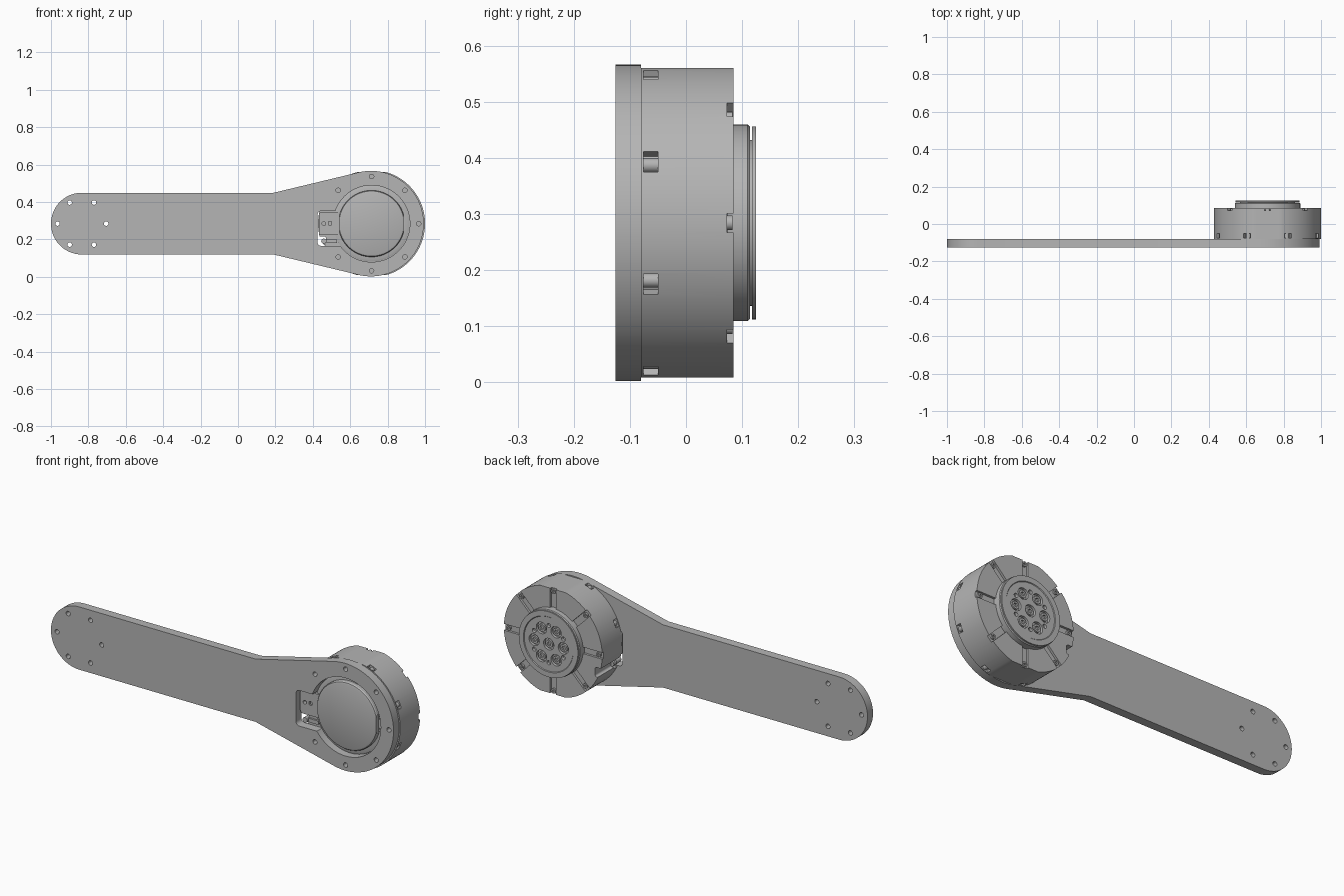
import bpy, bmesh
from math import cos, sin, pi, acos, atan2, hypot, radians

if "Cube" in bpy.data.objects:
    bpy.data.objects.remove(bpy.data.objects["Cube"])

HX, HZ, HUB_R = 0.714, 0.284, 0.282      # hub axis and plate radius
FRONT, BACK = -0.126, -0.08              # plate faces
EIGHTHS = [k * pi / 4 for k in range(8)]

grey = bpy.data.materials.new("machined grey")
grey.use_nodes = True
grey.diffuse_color = (0.46, 0.46, 0.46, 1)
grey.node_tree.nodes["Principled BSDF"].inputs["Base Color"].default_value = (0.46, 0.46, 0.46, 1)


def polar(r, a, cx=HX, cz=HZ):
    return (cx + r * cos(a), cz + r * sin(a))


def arc(r, a0, a1, n, cx=HX, cz=HZ):
    return [polar(r, a0 + (a1 - a0) * i / n, cx, cz) for i in range(n + 1)]


def disc(r, centre=(HX, HZ), n=24):
    return arc(r, 0, 2 * pi, n, *centre)[:-1]


def spoke(a, r0, r1, w):
    """Rectangle lying along a radius of the hub."""
    out = []
    for r, t in ((r0, -w), (r1, -w), (r1, w), (r0, w)):
        x, z = polar(r, a)
        out.append((x - t / 2 * sin(a), z + t / 2 * cos(a)))
    return out


def rect(x0, x1, z0, z1, r=0.02):
    """Rectangle with rounded corners."""
    pts = []
    for i, (x, z) in enumerate(((x1 - r, z1 - r), (x0 + r, z1 - r), (x0 + r, z0 + r), (x1 - r, z0 + r))):
        pts += arc(r, i * pi / 2, (i + 1) * pi / 2, 5, x, z)
    return pts


def finish(name, bm):
    bmesh.ops.recalc_face_normals(bm, faces=bm.faces)
    mesh = bpy.data.meshes.new(name)
    bm.to_mesh(mesh)
    bm.free()
    mesh.materials.append(grey)
    ob = bpy.data.objects.new(name, mesh)
    bpy.context.collection.objects.link(ob)
    return ob


def prisms(name, parts):
    """Extrude each (outline, y0, y1) along y into one object."""
    bm = bmesh.new()
    for pts, y0, y1 in parts:
        lo = [bm.verts.new((x, y0, z)) for x, z in pts]
        hi = [bm.verts.new((x, y1, z)) for x, z in pts]
        bm.faces.new(lo)
        bm.faces.new(hi[::-1])
        for i in range(len(pts)):
            bm.faces.new((lo[i - 1], lo[i], hi[i], hi[i - 1]))
    return finish(name, bm)


def lathe(name, profile, n=72):
    """Turn an (r, y) profile about the hub axis and cap both ends."""
    bm = bmesh.new()
    rings = [[bm.verts.new((x, y, z)) for x, z in disc(r, n=n)] for r, y in profile]
    for a, b in zip(rings, rings[1:]):
        for i in range(n):
            bm.faces.new((a[i - 1], a[i], b[i], b[i - 1]))
    bm.faces.new(rings[0])
    bm.faces.new(rings[-1])
    return finish(name, bm)


def select(ob):
    bpy.ops.object.select_all(action='DESELECT')
    ob.select_set(True)
    bpy.context.view_layer.objects.active = ob


def cut(ob, parts):
    cutter = prisms("cutter", parts)
    cutter.hide_render = True
    mod = ob.modifiers.new("cut", 'BOOLEAN')
    mod.operation, mod.solver, mod.object = 'DIFFERENCE', 'EXACT', cutter
    select(ob)
    bpy.ops.object.modifier_apply(modifier=mod.name)
    bpy.data.objects.remove(cutter)


# Arm plate: round end, straight bar, flare tangent to the hub circle
END = (-0.835, HZ)
END_R, FLARE_X = 0.165, 0.19
dx = HX - 0.002 - FLARE_X
tangent = pi - atan2(END_R, dx) - acos(HUB_R / hypot(dx, END_R))
outline = arc(END_R, pi / 2, 3 * pi / 2, 40, *END)
outline += [(FLARE_X, HZ - END_R)] + arc(HUB_R, -tangent, tangent, 72, HX - 0.003) + [(FLARE_X, HZ + END_R)]
arm = prisms("arm_plate", [(outline, FRONT, BACK)])
cut(arm, [(disc(0.205, n=72), -0.2, 0)])
cut(arm, [(rect(0.425, 0.58, 0.165, 0.352), -0.2, 0)])
holes = [disc(0.012, polar(0.13, k * pi / 3, *END)) for k in range(6)]
holes += [disc(0.012, polar(0.252, a)) for a in EIGHTHS if a != pi]
cut(arm, [(h, -0.2, 0) for h in holes])

# Motor housing: round with flats at top and bottom
half_h = 0.276
housing_pts = [(x, max(HZ - half_h, min(HZ + half_h, z))) for x, z in disc(0.286, n=120)]
housing = prisms("motor_housing", [(housing_pts, BACK, 0.085)])
cut(housing, [(spoke(a, 0.155, 0.32, 0.034), 0.073, 0.2) for a in EIGHTHS])
cut(housing, [(spoke(a + pi / 8, 0.262, 0.32, 0.04), -0.076, -0.05) for a in EIGHTHS])
cut(housing, [(rect(0.40, 0.47, 0.165, 0.215, 0.01), -0.2, 0.2)])

# Screws in the side pockets and in the rear grooves
prisms("side_screws", [(disc(0.013, polar(0.268, a + pi / 8), 16), -0.078, -0.048) for a in EIGHTHS])
rear_screws = prisms("rear_screws", [(disc(0.013, polar(0.262, a), 16), 0.07, 0.083) for a in EIGHTHS])
cut(rear_screws, [(disc(0.006, polar(0.262, a), 6), 0.077, 0.1) for a in EIGHTHS])

# Rear output flange with a shadow groove and a thin face disc
flange = lathe("output_flange", [
    (0.17, 0.07), (0.175, 0.074), (0.175, 0.110), (0.171, 0.114), (0.148, 0.114),
    (0.148, 0.118), (0.172, 0.118), (0.172, 0.1245), (0.145, 0.1245), (0.142, 0.121)])
SIXTHS = [k * pi / 3 for k in range(6)]
pockets = [polar(0.085, a) for a in SIXTHS]
cut(flange, [(disc(0.03, p), 0.106, 0.2) for p in pockets + [(HX, HZ)]]
    + [(disc(0.011, polar(0.098, a + pi / 6), 16), 0.106, 0.2) for a in SIXTHS])
bolts = prisms("flange_bolts", [(disc(0.02, p), 0.1, 0.119) for p in pockets + [(HX, HZ)]])
cut(bolts, [(disc(0.011, p, 6), 0.109, 0.2) for p in pockets + [(HX, HZ)]])

# Front cover: stepped seat ring and rounded cap with side flats
lathe("cover_seat", [(0.203, -0.075), (0.203, -0.088), (0.190, -0.092), (0.15, -0.092)])
cap = lathe("front_cap", [(0.178, -0.085), (0.178, -0.108), (0.174, -0.114), (0.166, -0.117)])
cut(cap, [(rect(HX + 0.17, HX + 0.22, HZ - 0.052, HZ + 0.052, 0.006), -0.2, -0.094),
          (rect(HX - 0.22, HX - 0.172, HZ - 0.06, HZ + 0.06, 0.006), -0.2, -0.094)])

# Connector tab in the plate slot
tab = prisms("connector_tab", [(rect(0.432, 0.56, 0.222, 0.346, 0.015), -0.1, -0.075)])
cut(tab, [(disc(0.01, (0.459, HZ), 16), -0.2, 0), (rect(0.484, 0.5, 0.276, 0.296, 0.004), -0.2, -0.09)])
prisms("connector_pin", [(disc(0.014, (0.459, 0.19), 16), -0.1, -0.06),
                         (rect(0.455, 0.53, 0.18, 0.2, 0.004), -0.09, -0.07)])

for ob in bpy.context.collection.objects:
    if ob.type == 'MESH':
        select(ob)
        bpy.ops.object.shade_smooth_by_angle(angle=radians(30))
